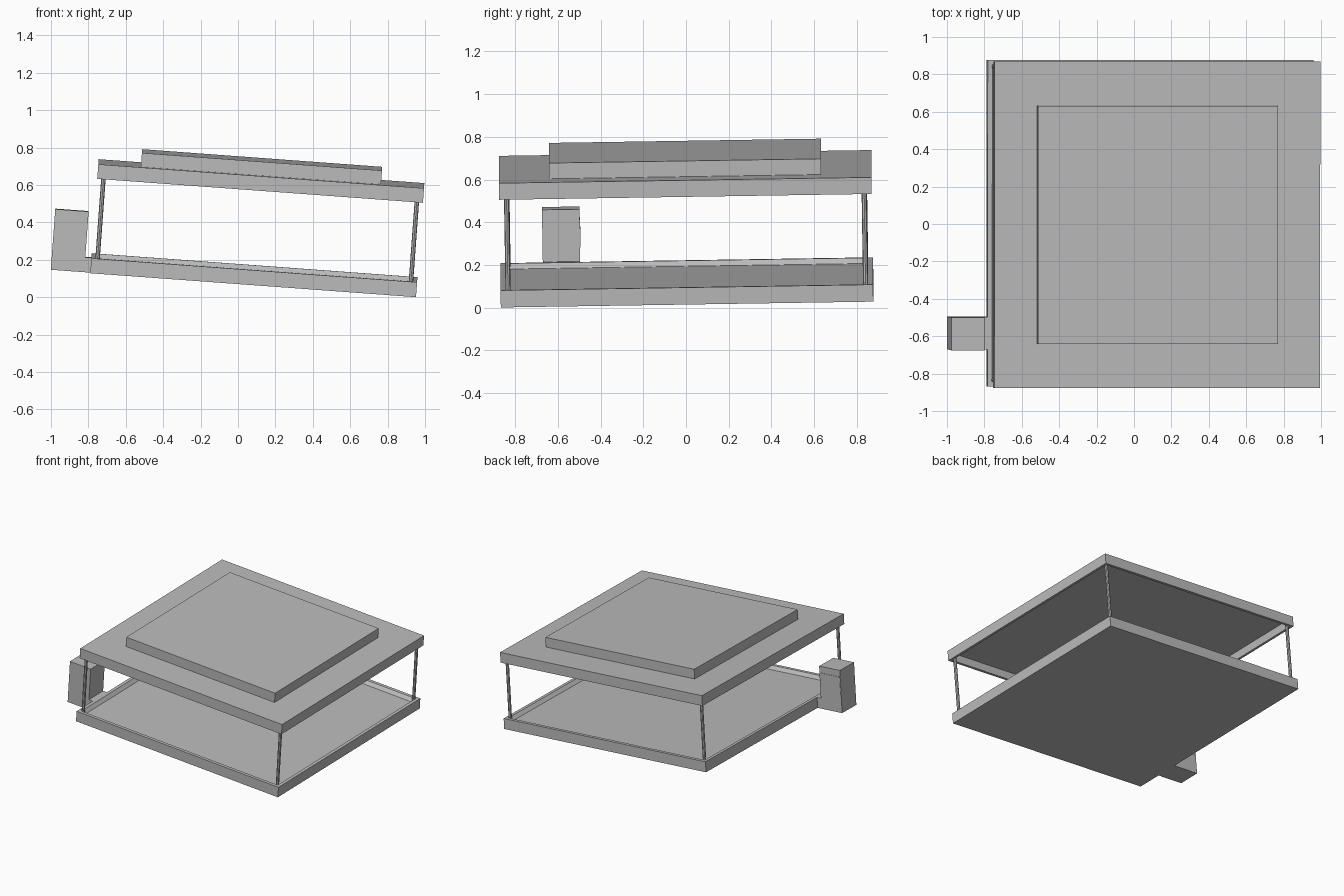
import bpy, bmesh, math
from mathutils import Matrix, Vector

old = bpy.data.objects.get("Cube")
if old:
    bpy.data.objects.remove(old)

# One plain grey for everything
grey = bpy.data.materials.new("plain grey")
grey.use_nodes = True
colour = (0.5, 0.5, 0.5, 1)
grey.diffuse_color = colour
grey.node_tree.nodes["Principled BSDF"].inputs["Base Color"].default_value = colour

# The whole structure leans slightly down to +x and up to the back
LEAN = (Matrix.Translation((0.082, 0.005, 0.078))
        @ Matrix.Rotation(math.radians(4.2), 4, 'Y')
        @ Matrix.Rotation(math.radians(0.9), 4, 'X'))


def finish(bm, name):
    bmesh.ops.recalc_face_normals(bm, faces=bm.faces)
    mesh = bpy.data.meshes.new(name)
    bm.to_mesh(mesh)
    bm.free()
    mesh.materials.append(grey)
    obj = bpy.data.objects.new(name, mesh)
    obj.matrix_world = LEAN
    bpy.context.collection.objects.link(obj)
    return obj


def box_mesh(lo, hi):
    bm = bmesh.new()
    bmesh.ops.create_cube(bm, size=1)
    lo, hi = Vector(lo), Vector(hi)
    bmesh.ops.scale(bm, vec=hi - lo, verts=bm.verts)
    bmesh.ops.translate(bm, vec=(lo + hi) / 2, verts=bm.verts)
    return bm


def box(name, lo, hi):
    return finish(box_mesh(lo, hi), name)


def tray(name, z0, z1, side, rim, slope, depth):
    """Square slab with a rim around a recess on its upper (1) or lower (-1) side."""
    bm = box_mesh((-HALF, -HALF, z0), (HALF, HALF, z1))
    bm.normal_update()
    face = max(bm.faces, key=lambda f: f.normal.z * side)
    bmesh.ops.inset_region(bm, faces=[face], thickness=rim)
    bmesh.ops.inset_region(bm, faces=[face], thickness=slope)
    bmesh.ops.translate(bm, vec=(0, 0, -side * depth), verts=face.verts)
    return finish(bm, name)


HALF = 0.873
ROOF_Z, ROOF_TOP = 0.506, 0.584

# Floor tray, hollow roof and the raised roof cap
tray("floor_tray", 0, 0.08, 1, 0.035, 0.03, 0.025)
tray("roof_slab", ROOF_Z, ROOF_TOP, -1, 0.028, 0.001, 0.06)
box("roof_cap", (-0.645, -0.637, ROOF_TOP - 0.01), (0.642, 0.637, 0.658))

# Four thin corner posts
for x, side in ((-0.84, "right"), (0.84, "left")):
    for y, end in ((-0.838, "front"), (0.838, "back")):
        bm = bmesh.new()
        bmesh.ops.create_cone(bm, cap_ends=True, segments=8, radius1=0.012,
                              radius2=0.012, depth=0.51)
        bmesh.ops.translate(bm, vec=(x, y, 0.31), verts=bm.verts)
        finish(bm, f"post_{end}_{side}")

# Side cabinet with its low connector and back panel
box("cabinet", (-1.085, -0.675, 0), (-0.906, -0.5, 0.325))
box("cabinet_connector", (-0.91, -0.675, 0), (-HALF + 0.005, -0.5, 0.08))
box("cabinet_panel", (-1.083, -0.502, 0.145), (-0.908, -0.497, 0.275))
